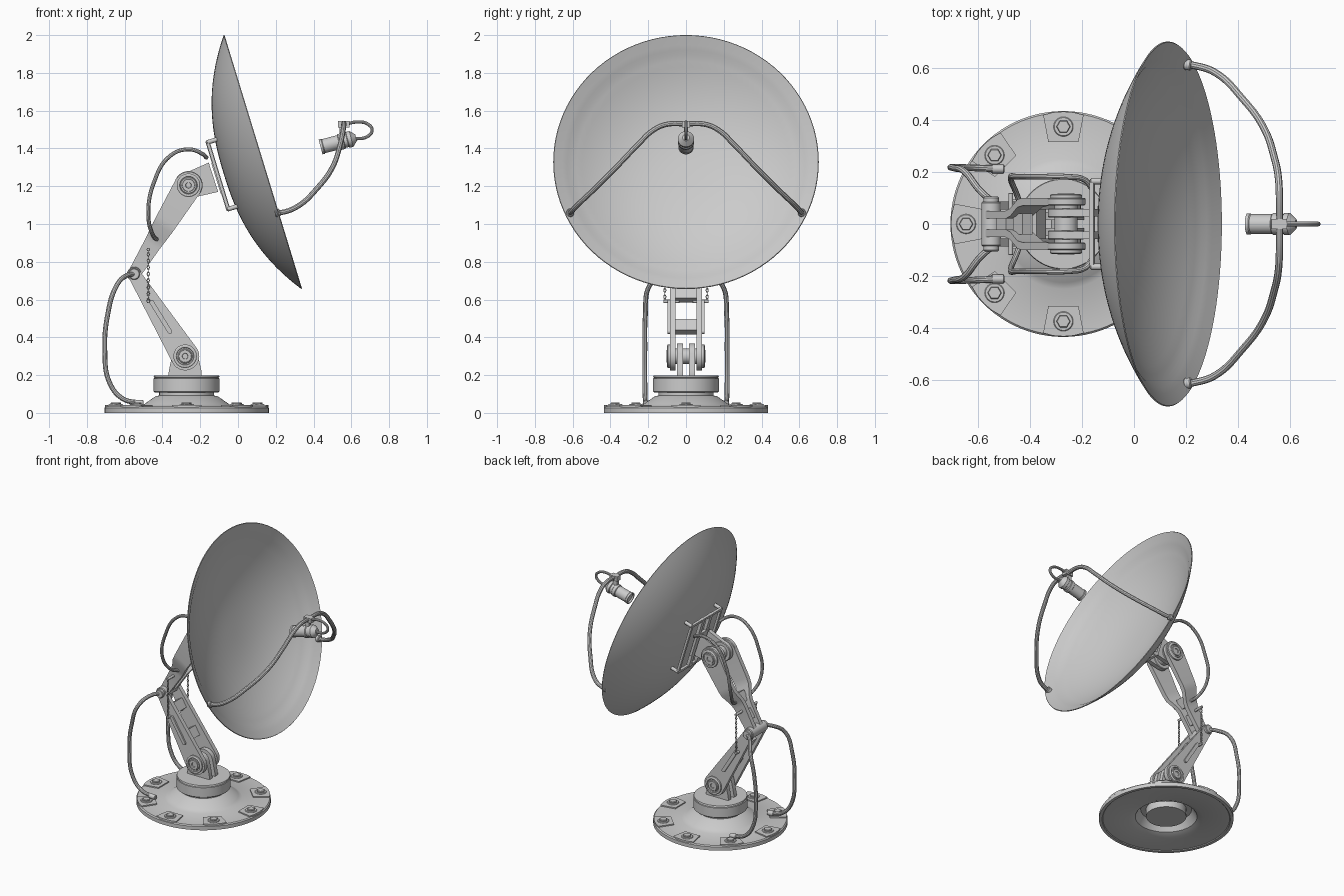
import bpy, bmesh
from math import sin, cos, pi, acos, atan2, radians
from mathutils import Vector, Matrix

if "Cube" in bpy.data.objects:
    bpy.data.objects.remove(bpy.data.objects["Cube"])


def finish(name, bm, mat=None):
    bmesh.ops.remove_doubles(bm, verts=bm.verts, dist=1e-5)
    bmesh.ops.recalc_face_normals(bm, faces=bm.faces)
    me = bpy.data.meshes.new(name)
    bm.to_mesh(me)
    bm.free()
    me.shade_smooth()
    me.set_sharp_from_angle(angle=radians(32))
    ob = bpy.data.objects.new(name, me)
    if mat:
        me.transform(mat)
    bpy.context.collection.objects.link(ob)
    return ob


def lathe(name, prof, mat, n=64):
    bm = bmesh.new()
    rings = [[bm.verts.new((r * cos(2 * pi * i / n), r * sin(2 * pi * i / n), z)) for i in range(n)]
             for r, z in prof]
    for a, b in zip(rings, rings[1:]):
        for i in range(n):
            j = (i + 1) % n
            bm.faces.new((a[i], a[j], b[j], b[i]))
    bmesh.ops.dissolve_degenerate(bm, edges=bm.edges, dist=1e-6)
    return finish(name, bm, mat)


def aim(p, q):
    p, q = Vector(p), Vector(q)
    return Matrix.Translation(p) @ (q - p).to_track_quat('Z', 'Y').to_matrix().to_4x4(), (q - p).length


def cyl(name, p, q, r, n=32, c=0.004):
    m, h = aim(p, q)
    return lathe(name, [(0, 0), (r - c, 0), (r, c), (r, h - c), (r - c, h), (0, h)], m, n)


def box(name, center, size, rot=Matrix.Identity(4)):
    bm = bmesh.new()
    bmesh.ops.create_cube(bm, size=1)
    return finish(name, bm, rot @ Matrix.Translation(center) @ Matrix.Diagonal((*size, 1)))


def prism(name, pts, lo, hi, place):
    bm = bmesh.new()
    a = [bm.verts.new(place(u, v, lo)) for u, v in pts]
    b = [bm.verts.new(place(u, v, hi)) for u, v in pts]
    bm.faces.new(a)
    bm.faces.new(b[::-1])
    for i in range(len(a)):
        j = (i + 1) % len(a)
        bm.faces.new((a[i], a[j], b[j], b[i]))
    return finish(name, bm)


def link(name, p, r1, q, r2, y0, y1, n=16):
    # rounded tapered plate between two pivots in the xz plane
    d = Vector(q) - Vector(p)
    t, b = atan2(d.y, d.x), acos((r1 - r2) / d.length)
    pts = []
    for c, r, s, e in ((p, r1, t + b, t + 2 * pi - b), (q, r2, t - b, t + b)):
        pts += [(c[0] + r * cos(s + (e - s) * i / n), c[1] + r * sin(s + (e - s) * i / n)) for i in range(n + 1)]
    return prism(name, pts, y0, y1, lambda u, v, w: (u, w, v))


def tube(name, pts, r):
    cu = bpy.data.curves.new(name, 'CURVE')
    cu.dimensions = '3D'
    cu.bevel_depth, cu.bevel_resolution, cu.resolution_u, cu.use_fill_caps = r, 3, 8, True
    sp = cu.splines.new('BEZIER')
    sp.bezier_points.add(len(pts) - 1)
    for b, p in zip(sp.bezier_points, pts):
        b.co = p
        b.handle_left_type = b.handle_right_type = 'AUTO'
    tmp = bpy.data.objects.new(name, cu)
    bpy.context.collection.objects.link(tmp)
    bm = bmesh.new()
    bm.from_mesh(tmp.evaluated_get(bpy.context.evaluated_depsgraph_get()).to_mesh())
    bpy.data.objects.remove(tmp)
    return finish(name, bm)


# Base plate, drum, bolted pads
BX = -0.272
B = Matrix.Translation((BX, 0, 0))
lathe("base_plate", [(0, .02), (.13, .02), (.13, .075), (.165, .075), (.2, .02), (.24, .005), (.41, .005),
                     (.415, 0), (.435, 0), (.435, .026), (.428, .033), (.25, .033), (.225, .046),
                     (.165, .088), (.145, .092), (.145, .115), (0, .115)], B, 96)
lathe("turntable_drum", [(0, .108), (.168, .108), (.175, .114), (.175, .182), (.17, .184), (.17, .188),
                         (.175, .19), (.172, .197), (0, .197)], B)
for k in range(8):
    a = k * pi / 4
    def place(u, v, w, a=a):
        return (BX + u * cos(a) - v * sin(a), u * sin(a) + v * cos(a), w)
    prism("bolt_pad", [(.315, -.058), (.42, -.078), (.43, -.04), (.433, 0), (.43, .04), (.42, .078), (.315, .058)],
          .02, .041, place)
    x, y, _ = place(.375, 0, 0)
    cyl("washer", (x, y, .03), (x, y, .046), .038, 24, .003)
    cyl("bolt", (x, y, .03), (x, y, .056), .027, 6, .003)

# Pivots in the xz plane
HIP, ELB, SHO = (-.28, .30), (-.55, .735), (-.262, 1.205)


def on(p, y):
    return (p[0], y, p[1])


def along(p, q, t):
    return (p[0] + (q[0] - p[0]) * t, p[1] + (q[1] - p[1]) * t)


cyl("hip_axle", on(HIP, -.095), on(HIP, .095), .04)
cyl("elbow_axle", on(ELB, -.085), on(ELB, .085), .038)
cyl("shoulder_axle", on(SHO, -.11), on(SHO, .11), .045)


def pivot_cap(name, p, y, s):
    m, _ = aim(on(p, s * y), on(p, s * (y + 1)))
    lathe(name, [(0, 0), (.062, 0), (.062, .01), (.056, .014), (.047, .014), (.045, .006), (.034, .006),
                 (.032, .016), (.016, .016), (.014, .01), (0, .01)], m, 40)


up_dir = (Vector(SHO) - Vector(ELB)).normalized()
nrm = Vector((-up_dir.y, up_dir.x))
for s in (1, -1):
    # Lower arm
    link("hip_bracket", HIP, .068, (-.28, .205), .088, s * .015, s * .047)
    link("lower_arm_plate", HIP, .075, ELB, .034, s * .056, s * .086)
    link("lower_arm_rib", along(HIP, ELB, .3), .012, along(HIP, ELB, .66), .0119, s * .08, s * .097)
    pivot_cap("hip_cap", HIP, .086, s)
    cyl("elbow_cap", on(ELB, s * .08), on(ELB, s * .105), .03)
    # Forked upper arm plate, lofted along its length
    bm = bmesh.new()
    rings = []
    for t, h, y in ((0, .034, .036), (.33, .046, .036), (.4, .05, .045), (.52, .057, .08), (.6, .06, .086), (1, .074, .086)):
        c = Vector(along(ELB, SHO, t))
        rings.append([bm.verts.new(on(c + nrm * h * e, s * (y + f)))
                      for e, f in ((-1, -.015), (1, -.015), (1, .015), (-1, .015))])
    for a, b in zip(rings, rings[1:]):
        for i in range(4):
            j = (i + 1) % 4
            bm.faces.new((a[i], a[j], b[j], b[i]))
    bm.faces.new(rings[0])
    bm.faces.new(rings[-1])
    finish("upper_arm_plate", bm)
    cyl("upper_arm_eye", on(SHO, s * .071), on(SHO, s * .101), .075, 40)
    cyl("upper_arm_elbow_eye", on(ELB, s * .02), on(ELB, s * .052), .036)
    pivot_cap("shoulder_cap", SHO, .101, s)
    # Dish bracket
    cyl("bracket_knuckle", on(SHO, s * .025), on(SHO, s * .06), .07, 40)
    prism("dish_bracket", [(-.29, 1.265), (-.155, 1.325), (-.105, 1.17), (-.25, 1.137)], s * .028, s * .057,
          lambda u, v, w: (u, w, v))
    # Chain and its pegs
    for z, x in ((.865, -.475), (.59, -.475)):
        cyl("chain_peg", (x, s * .035, z), (x, s * .12, z), .009, 16, .002)
    for i in range(16):
        m = Matrix.Translation((-.475, s * .112, .597 + i * .0173)) @ Matrix.Rotation(pi / 2 * (i % 2), 4, 'Z')
        bm = bmesh.new()
        n = 10
        g = [[bm.verts.new(((.006 + .0024 * cos(q * pi / 3)) * cos(2 * pi * p / n), .0024 * sin(q * pi / 3),
                            1.6 * (.006 + .0024 * cos(q * pi / 3)) * sin(2 * pi * p / n))) for q in range(6)] for p in range(n)]
        for p in range(n):
            for q in range(6):
                bm.faces.new((g[p][q], g[p - 1][q], g[p - 1][q - 1], g[p][q - 1]))
        finish("chain_link", bm, m)
    # Cables
    tube("lower_cable", [(-.55, s * .09, .735), (-.59, s * .125, .727), (-.645, s * .195, .67), (-.69, s * .215, .52),
                         (-.705, s * .218, .33), (-.68, s * .218, .16), (-.61, s * .216, .075), (-.52, s * .212, .052)], .013)
    cyl("cable_socket", (-.55, s * .212, .053), (-.5, s * .212, .05), .017, 16)
    tube("upper_cable", [(-.425, s * .04, .915), (-.45, s * .11, .94), (-.475, s * .175, 1.05), (-.445, s * .182, 1.22),
                         (-.36, s * .182, 1.36), (-.26, s * .182, 1.395), (-.19, s * .17, 1.372), (-.165, s * .14, 1.35)], .011)

# Cross webs joining the arm plates
for p, q, ts, w in ((HIP, ELB, (.36, .75), .06), (ELB, SHO, (.2, .42), .04)):
    for t in ts:
        c = along(p, q, t)
        R = Matrix.Translation(on(c, 0)) @ Matrix.Rotation(-atan2(q[1] - p[1], q[0] - p[0]), 4, 'Y')
        box("arm_web", (0, 0, 0), (.07, 2 * w, .045), R)

# Dish: local z is its axis, pointing to +x and upward
C = Matrix.Translation((.13, 0, 1.328))
TILT = radians(17)
D = C @ Matrix.Rotation(pi / 2 - TILT, 4, 'Y')
R0 = .703


def depth(r):
    return -.215 * (1 - (r / R0) ** 2.4)


back = [(R0 * i / 24, depth(R0 * i / 24)) for i in range(25)]
front = [(.58 * i / 20, depth(.58 * i / 20) + .014) for i in range(20, -1, -1)]
lathe("dish", back + [(.70, .004), (.655, -.022), (.63, -.036), (.61, -.051)] + front, D, 96)

# Mounting frame behind the dish (local x is the dish axis)
F = C @ Matrix.Rotation(-TILT, 4, 'Y')
for s in (1, -1):
    box("frame_side", (-.247, s * .165, 0), (.016, .018, .385), F)
    box("frame_end", (-.247, 0, s * .185), (.016, .34, .018), F)
    box("frame_inner_rail", (-.247, s * .043, 0), (.022, .03, .385), F)
    for e in (1, -1):
        cyl("frame_standoff", F @ Vector((-.253, s * .165, e * .185)), F @ Vector((-.185, s * .165, e * .185)), .012, 16)
box("bracket_plate", (-.252, 0, -.01), (.018, .14, .17), F)

# Feed support tube, clamp and receiver
half = [(.20, .615, 1.06), (.235, .61, 1.062), (.31, .585, 1.09), (.42, .48, 1.19), (.50, .37, 1.30), (.542, .25, 1.425),
        (.556, .18, 1.492), (.56, .11, 1.526)]
tube("feed_support", half + [(.56, 0, 1.53)] + [(x, -y, z) for x, y, z in half[::-1]], .014)
for s in (1, -1):
    cyl("support_foot", (.195, s * .615, 1.055), (.222, s * .612, 1.062), .021, 20)
box("feed_clamp", (.56, 0, 1.527), (.06, .04, .034))
box("feed_stem", (.553, 0, 1.49), (.03, .022, .06))
m, h = aim((.437, 0, 1.408), (.625, 0, 1.457))
lathe("feed_receiver", [(0, .01), (.032, .01), (.034, 0), (.041, 0), (.041, .012), (.038, .016), (.038, .1),
                        (.043, .104), (.043, .124), (.038, .128), (.038, .145), (.043, .149), (.043, .168),
                        (.032, .18), (.018, h), (0, h)], m, 40)
tube("feed_cable", [(.575, 0, 1.53), (.63, 0, 1.54), (.685, 0, 1.53), (.71, 0, 1.498), (.685, 0, 1.463), (.615, 0, 1.45)], .009)
